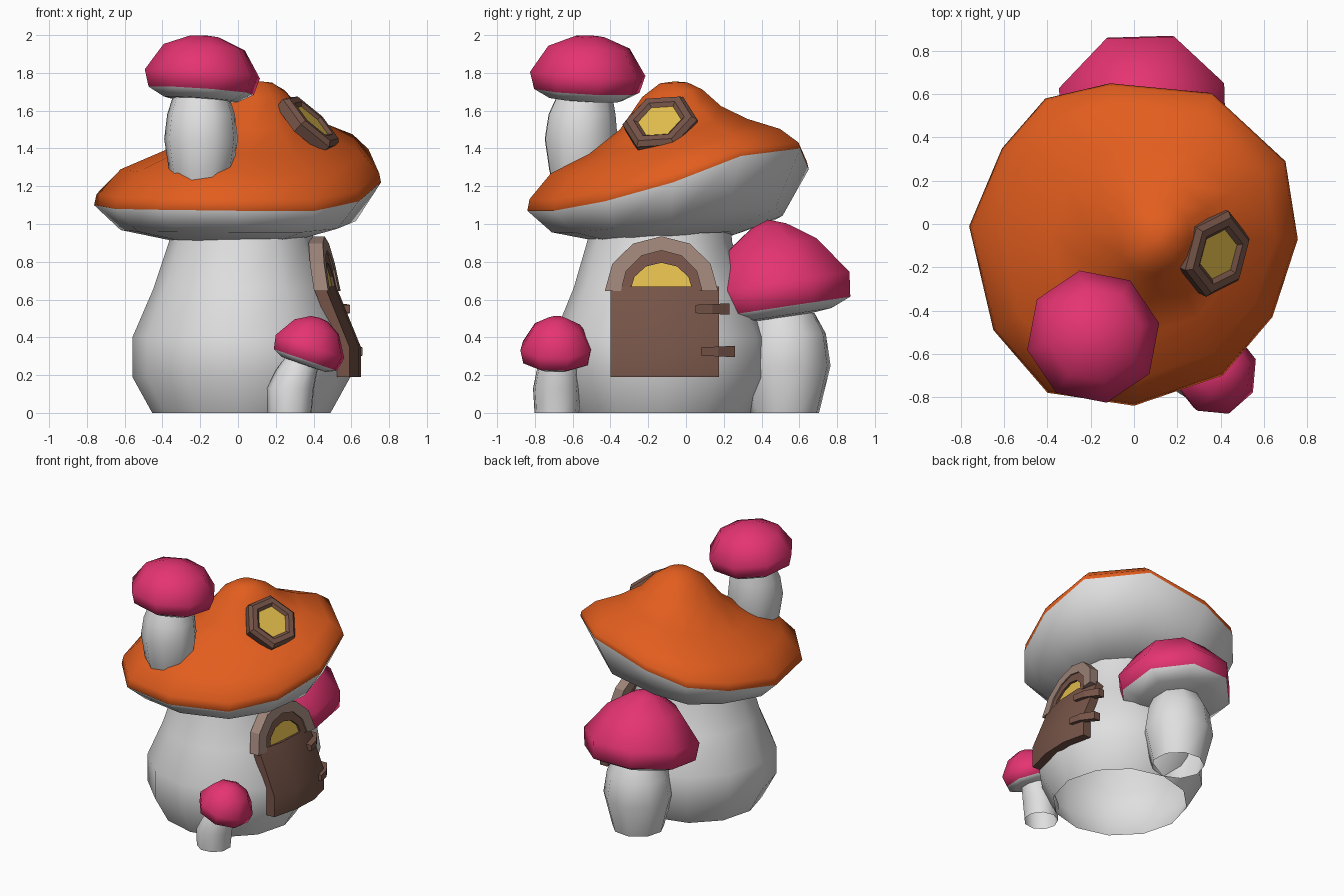
import bpy, bmesh, math
from mathutils import Vector, Euler

if "Cube" in bpy.data.objects:
    bpy.data.objects.remove(bpy.data.objects["Cube"])


def material(name, rgb):
    m = bpy.data.materials.new(name)
    m.diffuse_color = (*rgb, 1)
    m.use_nodes = True
    m.node_tree.nodes["Principled BSDF"].inputs["Base Color"].default_value = m.diffuse_color
    return m


WHITE = material("stem white", (0.74, 0.74, 0.74))
ORANGE = material("roof orange", (0.76, 0.11, 0.013))
PINK = material("cap pink", (0.78, 0.034, 0.165))
BROWN = material("wood brown", (0.18, 0.088, 0.064))
TAN = material("arch light brown", (0.34, 0.23, 0.19))
YELLOW = material("window yellow", (0.78, 0.52, 0.075))


def loft(name, rings, mats, bands=None, cap_start=False, cap_end=False, angle=35):
    """Skin a list of rings; a ring of one point is a pole. bands = material index per band."""
    bm = bmesh.new()
    vs = [[bm.verts.new(p) for p in r] for r in rings]
    bands = bands or [0] * (len(rings) - 1)
    for a, b, mi in zip(vs, vs[1:], bands):
        n = max(len(a), len(b))
        for i in range(n):
            j = (i + 1) % n
            if len(a) == 1:
                f = bm.faces.new((a[0], b[j], b[i]))
            elif len(b) == 1:
                f = bm.faces.new((a[i], a[j], b[0]))
            else:
                f = bm.faces.new((a[i], a[j], b[j], b[i]))
            f.material_index = mi
    if cap_start:
        bm.faces.new(vs[0][::-1]).material_index = bands[0]
    if cap_end:
        bm.faces.new(vs[-1]).material_index = len(mats) - 1
    bmesh.ops.recalc_face_normals(bm, faces=bm.faces)
    me = bpy.data.meshes.new(name)
    bm.to_mesh(me)
    bm.free()
    for m in mats:
        me.materials.append(m)
    ob = bpy.data.objects.new(name, me)
    bpy.context.collection.objects.link(ob)
    bpy.ops.object.select_all(action='DESELECT')
    ob.select_set(True)
    bpy.context.view_layer.objects.active = ob
    bpy.ops.object.shade_smooth_by_angle(angle=math.radians(angle))
    return ob


def circle(c, r, n, phase=0.0):
    return [Vector((c[0] + r * math.cos(phase + math.tau * i / n),
                    c[1] + r * math.sin(phase + math.tau * i / n), c[2])) for i in range(n)]


# main stem, open underneath
loft("house_stem", [circle((0.018, y, z), r, 12) for z, r, y in
     ((0, .472, -.13), (.19, .577, -.125), (.40, .577, -.125), (.66, .465, -.13),
      (.90, .385, -.14), (1.05, .36, -.13))], [WHITE], angle=60)

# roof: a wavy tilted rim, drawn in to a peak above and to the neck below
RIM = [Vector(p) for p in (
    (0, -.84, 1.07), (.41, -.70, 1.07), (.64, -.43, 1.12), (.757, -.07, 1.22),
    (.70, .29, 1.36), (.36, .605, 1.40), (-.11, .65, 1.29), (-.41, .58, 1.21),
    (-.61, .35, 1.15), (-.762, -.01, 1.10), (-.65, -.49, 1.08), (-.40, -.78, 1.075))]
PEAK, NECK = Vector((.12, -.06, 1.755)), Vector((.02, -.12, .88))


def roof_ring(centre, t, h):
    return [Vector((*centre.xy.lerp(p.xy, t), p.z + (centre.z - p.z) * h)) for p in RIM]


roof = [[NECK + Vector((0, 0, .06))], roof_ring(NECK, .48, .85), roof_ring(NECK, .82, .6), RIM]
roof += [roof_ring(PEAK, t, h) for t, h in
         ((.985, .09), (.84, .29), (.58, .44), (.37, .63), (.22, .88), (.1, .985))] + [[PEAK]]
loft("roof_cap", roof, [WHITE, ORANGE], [0] * 3 + [1] * 7, angle=60)


# small mushrooms: cap profile (radius, height) about the rim, then tilted
def mushroom(name, centre, tilt, profile, under, stem, phase):
    rot = Euler(tilt).to_matrix()
    rings = []
    for r, z in under + profile:
        ring = circle((0, 0, z), r, 8, phase) if r else [Vector((0, 0, z))]
        rings.append([rot @ p + Vector(centre) for p in ring])
    nu = len(under)
    loft(name + "_cap", rings, [WHITE, PINK], [0] * nu + [1] * (len(profile) - 1), angle=65)
    loft(name + "_stem", [circle((x, y, z), r, 9, phase) for x, y, z, r in stem], [WHITE], angle=50)


mushroom("top_mushroom", (-.195, -.525, 1.705), (-.05, .07, 0),
         [(.285, 0), (.312, .09), (.22, .232), (.08, .288), (0, .295)], [(0, -.06), (.20, -.045)],
         [(-.195, -.56, 1.15, .13), (-.195, -.56, 1.28, .172), (-.195, -.56, 1.45, .198),
          (-.195, -.555, 1.58, .182), (-.195, -.54, 1.68, .15)], .2)
mushroom("back_mushroom", (.04, .503, .56), (.15, 0, 0),
         [(.397, 0), (.413, .13), (.26, .33), (.1, .435), (0, .468)], [(0, -.07), (.28, -.045)],
         [(.04, .525, 0, .185), (.04, .525, .25, .248), (.04, .525, .42, .222),
          (.04, .515, .53, .17)], math.pi / 8 + .03)
mushroom("front_mushroom", (.357, -.685, .28), (0, .33, 0),
         [(.185, 0), (.201, .075), (.13, .185), (.05, .23), (0, .236)], [(0, -.03), (.13, -.025)],
         [(.275, -.685, 0, .12), (.28, -.685, .13, .128), (.315, -.68, .23, .112),
          (.34, -.68, .30, .085)], .3)

# roof window: hexagonal frame with a recessed pane
n = Vector((.68, -.22, .70)).normalized()
u = Vector((.24, .96, .05))
u = (u - n * u.dot(n)).normalized()
v = n.cross(u)


def hexagon(r, d):
    return [Vector((.375, -.135, 1.53)) + n * d
            + u * r * math.cos(i * math.pi / 3) + v * r * math.sin(i * math.pi / 3)
            for i in range(6)]


loft("roof_window", [hexagon(.20, -.04), hexagon(.205, .015), hexagon(.18, .04),
                     hexagon(.14, .04), hexagon(.118, .023)],
     [BROWN, YELLOW], cap_end=True, angle=20)

# door: side profile bent to follow the stem, swept across y round the stem
side = ((.65, .19), (.65, .35), (.52, .67), (.465, .65), (.585, .34), (.585, .19))
loft("door", [[Vector((x + dx, y, z)) for x, z in side]
              for y, dx in ((-.40, -.06), (-.2, -.01), (0, 0), (.175, -.04))],
     [BROWN], cap_start=True, cap_end=True, angle=40)


# arch over the door: half rings leaning back with the stem and turned slightly to the front
def lean(y, z, d):
    return Vector((.545 - .18 * (z - .64) + d + .11 * (y - .175), y, z))


def arch(name, mat, outer, inner, front, back):
    rings = []
    for i in range(7):
        c, s = math.cos(math.pi * i / 6), math.sin(math.pi * i / 6)
        rings.append([lean(-.13 + r[0] * c, .645 + r[1] * s, d)
                      for r, d in ((outer, front), (outer, back), (inner, back), (inner, front))])
    loft(name, rings, [mat], cap_start=True, cap_end=True, angle=20)


arch("door_arch", TAN, (.30, .29), (.215, .215), 0, -.075)
arch("door_window_frame", BROWN, (.22, .22), (.165, .15), -.01, -.07)
pane = [(-.13 + .17 * math.cos(math.pi * i / 6), .645 + .155 * math.sin(math.pi * i / 6))
        for i in range(7)]
loft("door_window", [[lean(y, z, d) for y, z in pane] for d in (-.034, -.026)],
     [YELLOW], cap_start=True, cap_end=True)

# hinges: tapered bars that turn back round the stem
for name, x, y, z in (("upper_hinge", .575, .05, .55), ("lower_hinge", .64, .08, .325)):
    rings = []
    for dx, dy, h in ((0, 0, .022), (-.02, .09, .026), (-.08, .18, .03)):
        c = Vector((x + dx, y + dy, z))
        rings.append([c + Vector((a, 0, b)) for a, b in
                      ((-.03, -h), (.018, -h), (.018, h), (-.03, h))])
    loft(name, rings, [BROWN], cap_start=True, cap_end=True, angle=20)
